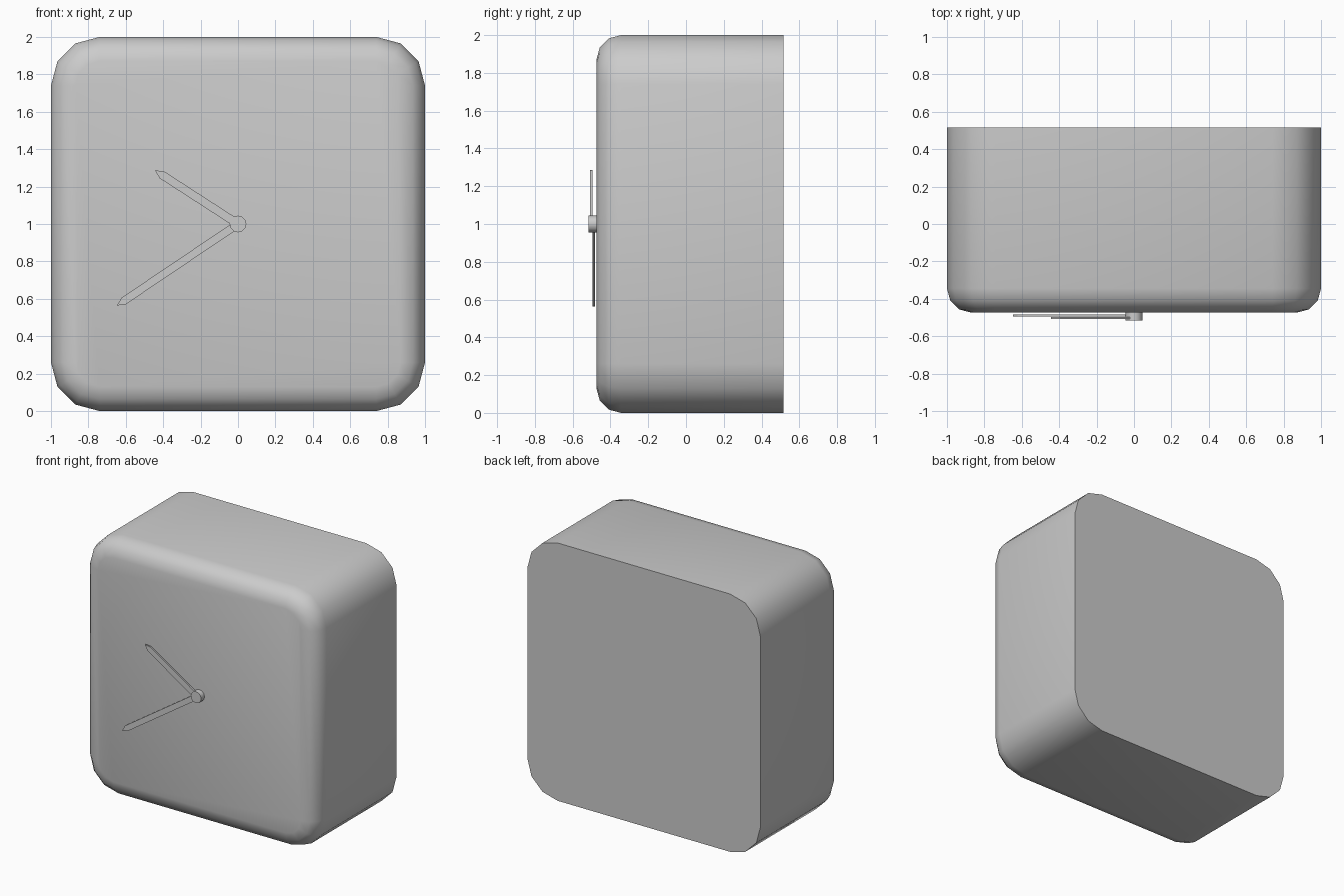
import bpy, bmesh
from math import sin, cos, pi, atan2, hypot

if "Cube" in bpy.data.objects:
    bpy.data.objects.remove(bpy.data.objects["Cube"])

FRONT, BACK = -0.474, 0.516
CORNER, EDGE, SEGS = 0.26, 0.13, 3


def finish(name, bm, smooth=True):
    bmesh.ops.recalc_face_normals(bm, faces=bm.faces)
    mesh = bpy.data.meshes.new(name)
    bm.to_mesh(mesh)
    bm.free()
    ob = bpy.data.objects.new(name, mesh)
    bpy.context.collection.objects.link(ob)
    if smooth:
        bpy.ops.object.select_all(action='DESELECT')
        ob.select_set(True)
        bpy.context.view_layer.objects.active = ob
        bpy.ops.object.shade_smooth_by_angle(angle=pi / 4)
    return ob


def rounded_square(inset):
    """Outline in x/z, arcs pulled in evenly by inset."""
    c, r = 1 - CORNER, CORNER - inset
    pts = []
    for q, (sx, sz) in enumerate([(1, 1), (-1, 1), (-1, -1), (1, -1)]):
        for i in range(SEGS + 1):
            a = (q + i / SEGS) * pi / 2
            pts.append((sx * c + r * cos(a), 1 + sz * c + r * sin(a)))
    return pts


def prism(name, outline, y0, y1, smooth=False):
    """Extrude an x/z outline between two depths."""
    bm = bmesh.new()
    a, b = [[bm.verts.new((x, y, z)) for x, z in outline] for y in (y0, y1)]
    bm.faces.new(a)
    bm.faces.new(b)
    n = len(a)
    for i in range(n):
        j = (i + 1) % n
        bm.faces.new((a[i], a[j], b[j], b[i]))
    return finish(name, bm, smooth)


# Clock case: rounded square with a rounded front rim and flat back
bm = bmesh.new()
profile = [(BACK, 0)]
for i in range(SEGS + 1):
    t = i / SEGS * pi / 2
    profile.append((FRONT + EDGE * (1 - sin(t)), EDGE * (1 - cos(t))))
rings = [[bm.verts.new((x, y, z)) for x, z in rounded_square(d)] for y, d in profile]
for a, b in zip(rings, rings[1:]):
    for i in range(len(a)):
        j = (i + 1) % len(a)
        bm.faces.new((a[i], a[j], b[j], b[i]))
bm.faces.new(rings[0])
bm.faces.new(rings[-1])
finish("clock_case", bm)


# Pointed hands running from the centre to a tip
def hand(name, tip, shoulder, half, y0, y1):
    dx, dz = tip[0], tip[1] - 1
    length, a = hypot(dx, dz), atan2(dz, dx)
    shape = [(0, -half), (shoulder, -half), (length, 0), (shoulder, half), (0, half)]
    prism(name, [(u * cos(a) - v * sin(a), 1 + u * sin(a) + v * cos(a)) for u, v in shape], y0, y1)


hand("hour_hand", (-0.444, 1.287), 0.484, 0.022, -0.508, -0.496)
hand("minute_hand", (-0.647, 0.564), 0.737, 0.021, -0.495, -0.483)

# Centre hub
N = 12
prism("hand_hub", [(0.045 * cos(2 * pi * i / N), 1 + 0.045 * sin(2 * pi * i / N)) for i in range(N)],
      -0.516, FRONT + 0.004, True)
